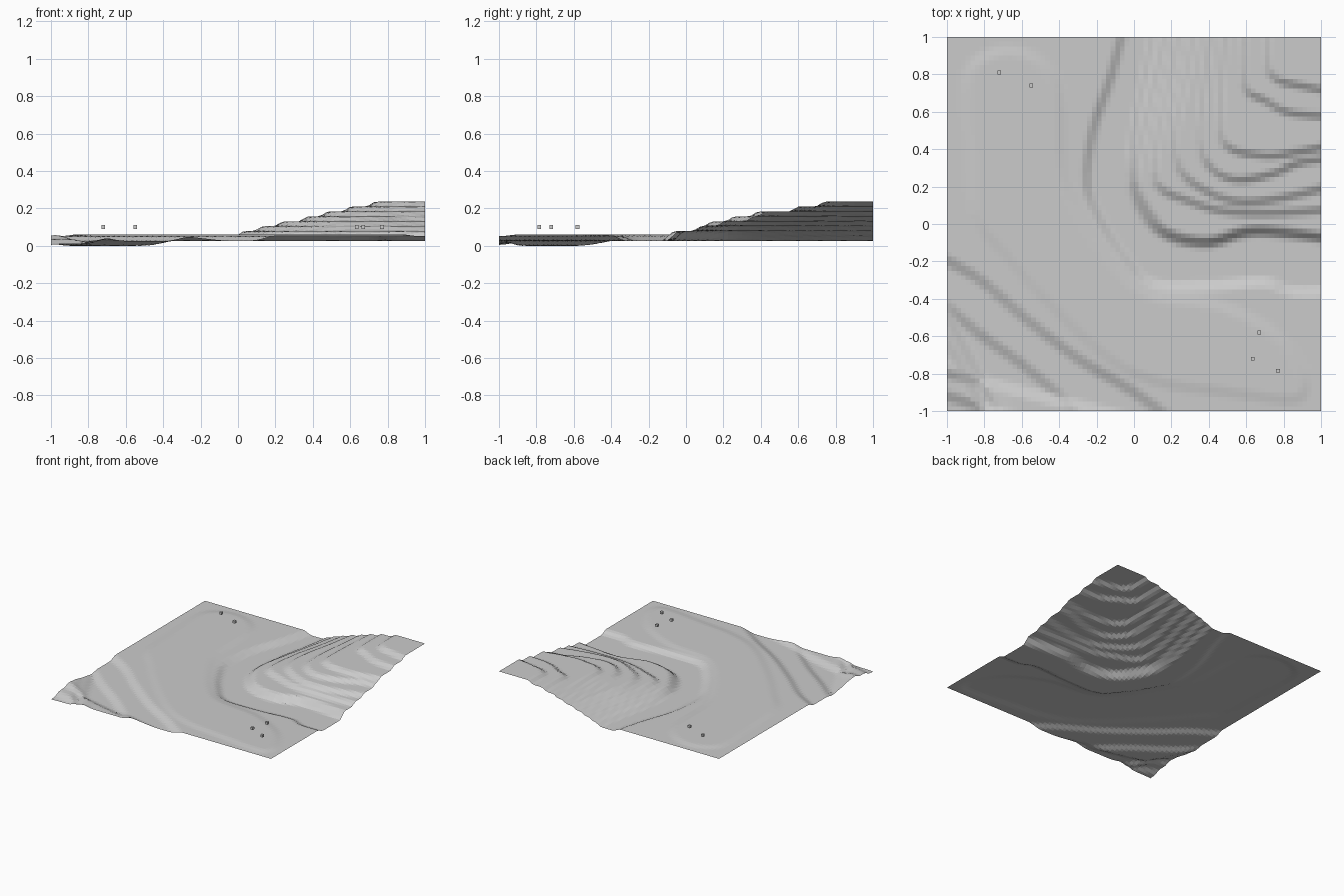
import bpy, bmesh, math
from mathutils import Vector

if "Cube" in bpy.data.objects:
    bpy.data.objects.remove(bpy.data.objects["Cube"])

N = 80            # grid cells per side
STEP = 0.0262     # height of one terrace


def material(name, col):
    m = bpy.data.materials.new(name)
    m.diffuse_color = (*col, 1)
    m.use_nodes = True
    m.node_tree.nodes["Principled BSDF"].inputs["Base Color"].default_value = m.diffuse_color
    return m


grey = material("pale grey", (0.6, 0.6, 0.6))


def smooth_line(pts, closed=False, sub=4):
    """Catmull-Rom curve through the contour points."""
    p = [Vector(q) for q in pts]
    p = [p[-1]] + p + [p[0], p[1]] if closed else [p[0]] + p + [p[-1]]
    out = []
    for a, b, c, d in zip(p, p[1:], p[2:], p[3:]):
        for i in range(sub):
            t = i / sub
            out.append(0.5 * (2 * b + (c - a) * t + (2 * a - 5 * b + 4 * c - d) * t * t
                              + (3 * b - a - 3 * c + d) * t ** 3))
    if not closed:
        out.append(p[-1])
    return [(v.x, v.y) for v in out]


def inside_distance(x, y, loop):
    """Signed distance to a closed loop, positive inside."""
    best, inside = 1e9, False
    x1, y1 = loop[-1]
    for x2, y2 in loop:
        dx, dy = x2 - x1, y2 - y1
        t = ((x - x1) * dx + (y - y1) * dy) / (dx * dx + dy * dy + 1e-12)
        t = 0 if t < 0 else 1 if t > 1 else t
        ex, ey = x - x1 - t * dx, y - y1 - t * dy
        best = min(best, ex * ex + ey * ey)
        if (y1 > y) != (y2 > y) and x < x1 + (y - y1) * dx / dy:
            inside = not inside
        x1, y1 = x2, y2
    return math.sqrt(best) * (1 if inside else -1)


# flat sheet
bm = bmesh.new()
bmesh.ops.create_grid(bm, x_segments=N, y_segments=N, size=1)
for v in bm.verts:
    v.co.z = 2 * STEP


def terrace(rise, width, pts, corners=()):
    """Raise everything inside a contour; corners close it beyond the edge."""
    loop = smooth_line(pts, closed=not corners) + list(corners)
    for v in bm.verts:
        t = inside_distance(v.co.x, v.co.y, loop) / width + 0.5
        t = min(1, max(0, t))
        v.co.z += rise * t * t * (3 - 2 * t)


NE, SW = [(3, -0.3), (3, 3), (0.3, 3)], [(0.3, -3), (-3, -3), (-3, -0.3)]

# river channel around the hill
terrace(-STEP, 0.07, [(-0.02, 1.2), (-0.12, 0.8), (-0.22, 0.5), (-0.25, 0.2), (-0.17, 0),
                      (-0.05, -0.18), (0.1, -0.32), (0.4, -0.33), (0.7, -0.31),
                      (0.85, -0.36), (1.2, -0.35)], NE)
# hill terraces, bottom to top
terrace(STEP, 0.055, [(0.13, 1.2), (0.06, 0.8), (0, 0.5), (-0.02, 0.22), (0.07, 0.02),
                      (0.2, -0.08), (0.4, -0.11), (0.6, -0.055), (0.8, -0.06), (1.2, -0.11)], NE)
terrace(STEP, 0.055, [(0.2, 1.2), (0.12, 0.8), (0.05, 0.5), (0.01, 0.23), (0.1, 0.04),
                      (0.2, -0.05), (0.4, -0.085), (0.6, -0.03), (0.8, -0.035), (1.2, -0.09)], NE)
terrace(STEP, 0.06, [(0.27, 1.2), (0.2, 0.8), (0.13, 0.5), (0.12, 0.22), (0.3, 0.12),
                     (0.5, 0.065), (0.8, 0.06), (1.2, 0.09)], NE)
terrace(STEP, 0.06, [(0.35, 1.2), (0.28, 0.8), (0.22, 0.5), (0.24, 0.3), (0.36, 0.19),
                     (0.55, 0.12), (0.8, 0.14), (1.2, 0.24)], NE)
terrace(STEP, 0.055, [(0.43, 1.2), (0.38, 0.8), (0.35, 0.45), (0.41, 0.3), (0.55, 0.235),
                      (0.75, 0.27), (0.9, 0.33), (1.2, 0.36)], NE)
terrace(STEP, 0.055, [(0.5, 1.2), (0.47, 0.8), (0.46, 0.5), (0.52, 0.4), (0.65, 0.37),
                      (0.8, 0.37), (1.2, 0.45)], NE)
terrace(STEP, 0.055, [(0.6, 1.2), (0.58, 0.9), (0.6, 0.72), (0.7, 0.66), (0.85, 0.59),
                      (1.2, 0.57)], NE)
terrace(STEP, 0.055, [(0.72, 1.2), (0.71, 0.9), (0.75, 0.78), (0.88, 0.74), (1.2, 0.68)], NE)

# steps falling towards the near left corner
terrace(-STEP, 0.08, [(0.3, -1.12), (0, -0.9), (-0.3, -0.72), (-0.6, -0.49), (-0.85, -0.28),
                      (-1.2, -0.1)], SW)
terrace(-STEP, 0.08, [(-0.1, -1.2), (-0.4, -0.92), (-0.6, -0.75), (-0.85, -0.57),
                      (-1.2, -0.27)], SW)
terrace(0.009, 0.1, [(-0.5, -1.2), (-0.7, -0.95), (-0.87, -0.8), (-1.2, -0.7)], SW)

# low bank between the plain and the river
terrace(0.008, 0.08, [(-0.9, 0.75), (-0.83, 0.88), (-0.67, 0.93), (-0.5, 0.87), (-0.4, 0.7),
                      (-0.38, 0.3), (-0.3, 0.08), (-0.1, -0.22), (0.1, -0.38), (0.45, -0.43),
                      (0.75, -0.58), (0.9, -0.78), (0.91, -0.9), (0.82, -0.94), (0.5, -0.9),
                      (0.15, -0.85), (-0.12, -0.73), (-0.45, -0.43), (-0.7, -0.15),
                      (-0.85, 0.05), (-0.88, 0.4)])

low = min(v.co.z for v in bm.verts)
for v in bm.verts:
    v.co.z -= low
me = bpy.data.meshes.new("terrain")
bm.to_mesh(me)
bm.free()
me.materials.append(grey)
bpy.context.collection.objects.link(bpy.data.objects.new("terrain", me))

# small floating marker cubes
for i, (x, y) in enumerate([(-0.72, 0.81), (-0.55, 0.74), (0.67, -0.58),
                            (0.635, -0.72), (0.77, -0.785)]):
    bpy.ops.mesh.primitive_cube_add(size=0.02, location=(x, y, 0.1))
    cube = bpy.context.object
    cube.name = f"marker_cube_{i + 1}"
    cube.data.materials.append(grey)
